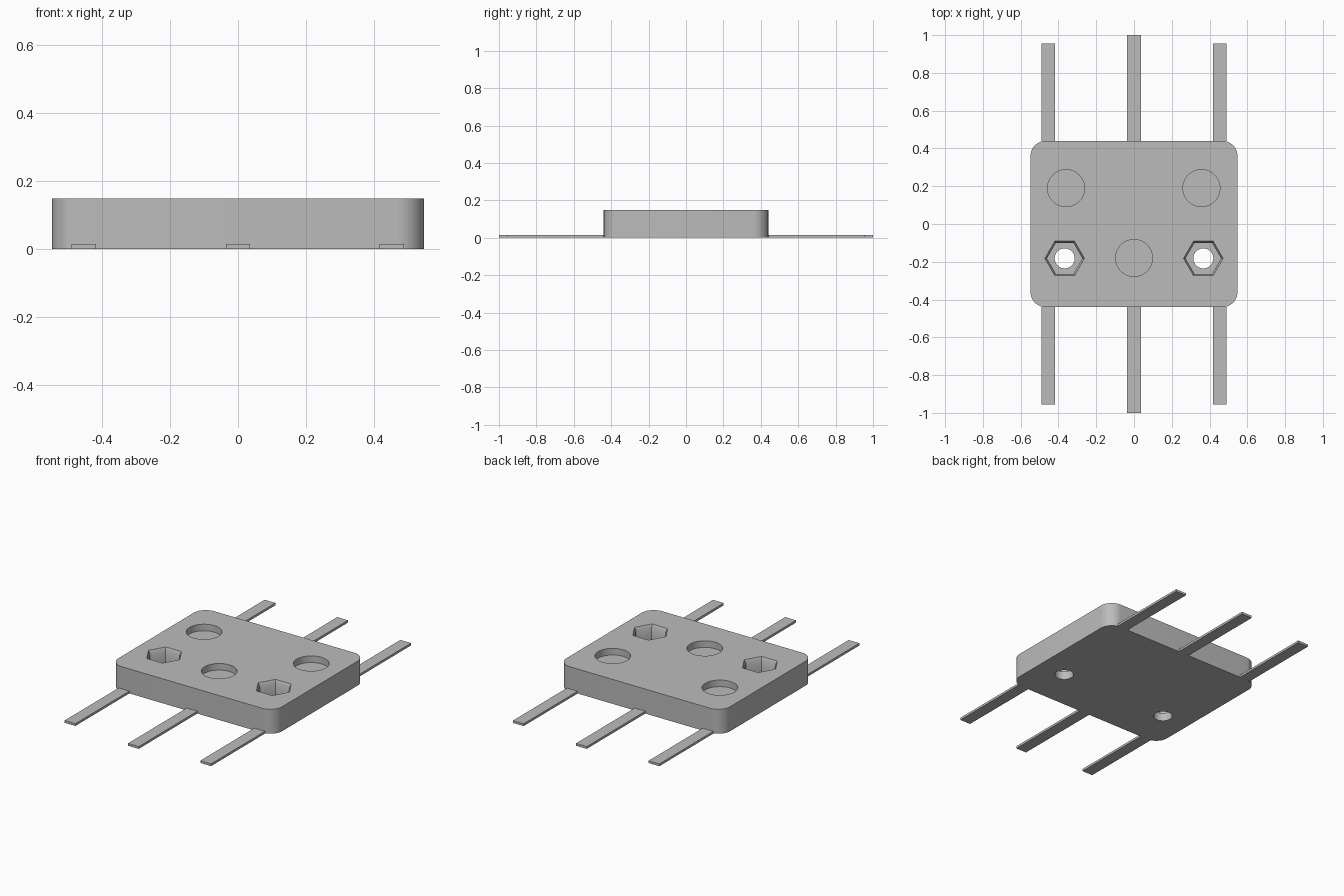
import bpy, bmesh
from math import pi, cos, sin

old = bpy.data.objects.get("Cube")
if old:
    bpy.data.objects.remove(old, do_unlink=True)

grey = bpy.data.materials.new("plain grey")
grey.use_nodes = True
grey.diffuse_color = (0.5, 0.5, 0.5, 1)
grey.node_tree.nodes["Principled BSDF"].inputs["Base Color"].default_value = (0.5, 0.5, 0.5, 1)

HALF_X, HALF_Y, TOP, CORNER = 0.548, 0.44, 0.148, 0.08


def finish(name, bm):
    mesh = bpy.data.meshes.new(name)
    bmesh.ops.recalc_face_normals(bm, faces=bm.faces[:])
    bm.to_mesh(mesh)
    bm.free()
    mesh.materials.append(grey)
    obj = bpy.data.objects.new(name, mesh)
    bpy.context.collection.objects.link(obj)
    return obj


def box(name, x0, x1, y0, y1, z0, z1, radius=0):
    bm = bmesh.new()
    bmesh.ops.create_cube(bm, size=1)
    for v in bm.verts:
        v.co.x = x1 if v.co.x > 0 else x0
        v.co.y = y1 if v.co.y > 0 else y0
        v.co.z = z1 if v.co.z > 0 else z0
    if radius:
        upright = [e for e in bm.edges if abs(e.verts[0].co.z - e.verts[1].co.z) > 0.01]
        bmesh.ops.bevel(bm, geom=upright, offset=radius, segments=12, profile=0.5, affect='EDGES')
    return finish(name, bm)


def turned_cutter(name, x, y, sides, rings):
    """Closed solid through (radius, z) rings, from the bottom up."""
    bm = bmesh.new()
    loops = [[bm.verts.new((x + r * cos(2 * pi * i / sides), y + r * sin(2 * pi * i / sides), z))
              for i in range(sides)] for r, z in rings]
    bm.faces.new(loops[0])
    bm.faces.new(loops[-1])
    for low, high in zip(loops, loops[1:]):
        for i in range(sides):
            j = (i + 1) % sides
            bm.faces.new((low[i], low[j], high[j], high[i]))
    return finish(name, bm)


def cut(target, cutter):
    cutter.hide_render = True
    mod = target.modifiers.new("cut", 'BOOLEAN')
    mod.operation, mod.solver, mod.object = 'DIFFERENCE', 'EXACT', cutter
    bpy.context.view_layer.objects.active = target
    bpy.ops.object.modifier_apply(modifier=mod.name)
    bpy.data.objects.remove(cutter, do_unlink=True)


# Rounded slab
body = box("body", -HALF_X, HALF_X, -HALF_Y, HALF_Y, 0, TOP, CORNER)

# Shallow round pockets
for x, y in ((-0.36, 0.19), (0.357, 0.19), (0, -0.18)):
    cut(body, turned_cutter("pocket_cutter", x, y, 48, [(0.098, TOP - 0.04), (0.098, TOP + 0.05)]))

# Hexagonal nut recesses with chamfered rims, and bolt holes through the slab
for x in (-0.367, 0.367):
    cut(body, turned_cutter("nut_cutter", x, -0.182, 6,
                            [(0.094, 0.05), (0.094, TOP - 0.02), (0.105, TOP), (0.105, TOP + 0.05)]))
    cut(body, turned_cutter("bolt_cutter", x, -0.182, 40, [(0.053, -0.05), (0.053, TOP)]))

bpy.ops.object.select_all(action='DESELECT')
body.select_set(True)
bpy.context.view_layer.objects.active = body
bpy.ops.object.shade_smooth_by_angle(angle=0.5)

# Flat leads out of the front and back
for x, end, label in ((-0.455, 0.956, "right"), (0, 1, "middle"), (0.453, 0.956, "left")):
    box("front_lead_" + label, x - 0.036, x + 0.036, -end, -HALF_Y, 0, 0.014)
    box("back_lead_" + label, x - 0.036, x + 0.036, HALF_Y, end, 0, 0.014)
